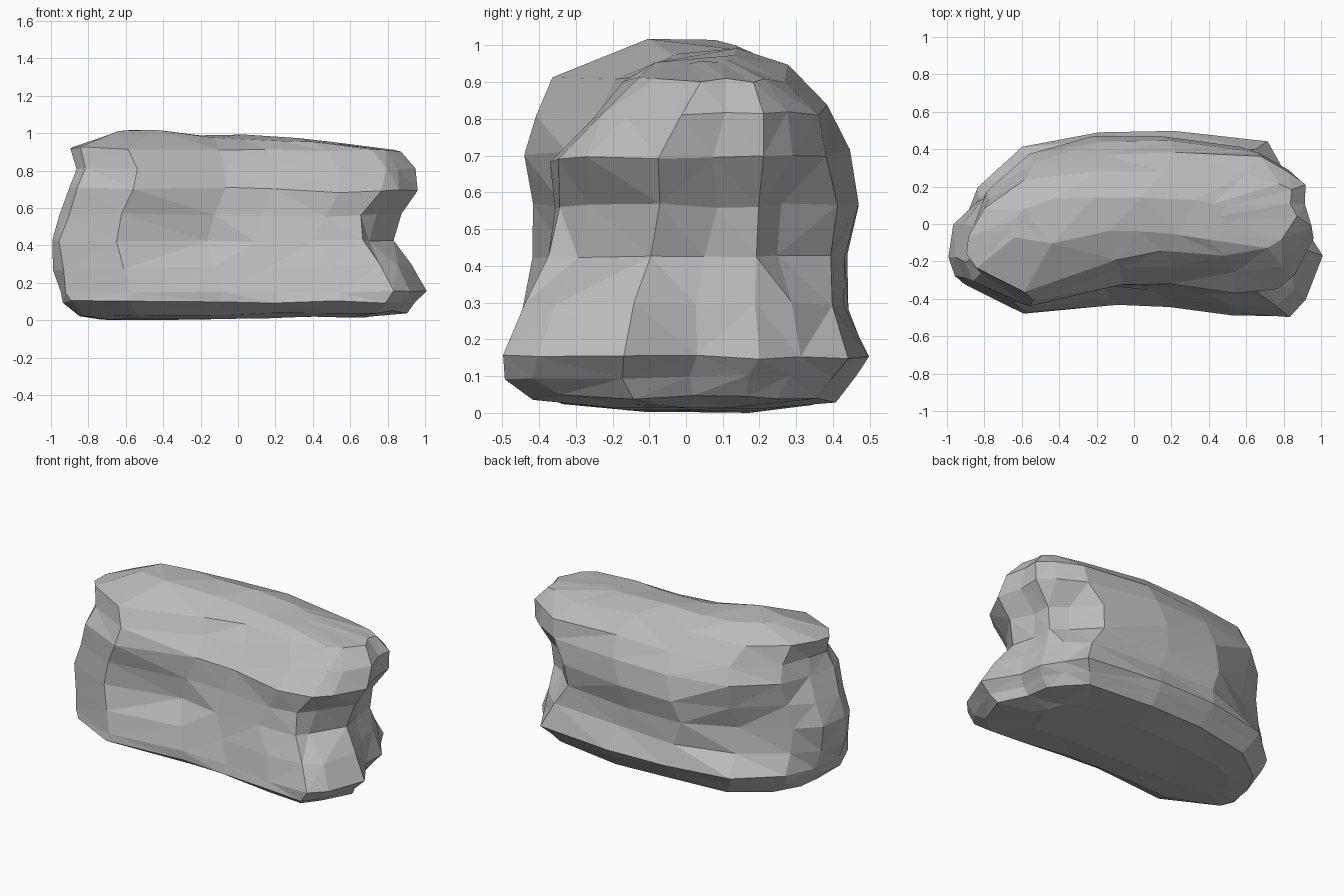
import bpy
import bmesh
import random
from mathutils import Vector

random.seed(4)

old = bpy.data.objects.get("Cube")
if old:
    bpy.data.objects.remove(old, do_unlink=True)

# One flat stone colour
stone = bpy.data.materials.new("stone_grey")
stone.use_nodes = True
colour = (0.5, 0.5, 0.5, 1)
stone.diffuse_color = colour
bsdf = next(n for n in stone.node_tree.nodes if n.type == "BSDF_PRINCIPLED")
bsdf.inputs["Base Color"].default_value = colour
bsdf.inputs["Roughness"].default_value = 0.9

# Plan of the boulder in a unit square: flat front, rounded back
OUTLINE = [(-1, -.43), (-.95, -.68), (-.62, -1), (-.1, -.9), (.2, -.9),
           (.55, -.98), (.82, -.99), (.91, -.82), (1, -.33), (.95, .05),
           (.97, .4), (.88, .62), (.7, .88), (.2, 1), (-.2, .97),
           (-.62, .82), (-.88, .38), (-.95, -.03)]

# Strata: height, left, right, front at left, front at right, back, tilt
LAYERS = [(.008, -.72, .7, -.16, -.2, .2, .01),
          (.03, -.86, .9, -.32, -.43, .41, .012),
          (.095, -.94, .95, -.475, -.5, .46, 0),
          (.15, -.96, 1, -.47, -.5, .5, 0),
          (.28, -.98, .93, -.44, -.44, .45, .02),
          (.42, -1, .83, -.42, -.38, .45, 0),
          (.56, -.96, .87, -.44, -.35, .48, 0),
          (.70, -.91, .95, -.46, -.35, .45, -.01),
          (.81, -.89, .95, -.45, -.21, .395, 0),
          (.91, -.92, .88, -.43, -.1, .3, -.01),
          (.965, -.66, .5, -.11, -.08, .16, -.03)]

# Chipped and swollen spots: centre, push, reach
SPOTS = [((-.28, -.42, .43), (0, .06, 0), .22),
         ((-.72, .30, .43), (.08, -.10, 0), .32),
         ((.75, .36, .52), (-.05, -.06, 0), .22),
         ((.80, -.30, .53), (-.06, .02, 0), .2),
         ((.3, .45, .4), (0, -.03, 0), .3),
         ((.93, .2, .15), (-.1, 0, 0), .3),
         ((-.92, -.33, .93), (.04, .08, 0), .22),
         ((0, -.3, .9), (0, .07, 0), .42),
         ((-.45, -.05, 1), (0, 0, .04), .3),
         ((.1, .28, .92), (0, -.02, .03), .4),
         ((.43, -.35, .7), (0, 0, -.02), .25)]


def mix(a, b, t):
    return a + (b - a) * t


def layer_point(layer, u, v):
    """Place one outline point on a stratum."""
    z, left, right, front_l, front_r, back, tilt = layer
    s, t = (u + 1) / 2, (v + 1) / 2
    x = mix(left, right, s)
    y = mix(mix(front_l, front_r, s), back, t)
    return Vector((x, y, z + tilt * x))


def sculpt(p):
    """Apply the chips, then a little roughness."""
    moved = p.copy()
    for centre, push, reach in SPOTS:
        d = (p - Vector(centre)).length / reach
        if d < 1:
            moved += Vector(push) * (1 - d * d)
    rough = [random.uniform(-1, 1) * k for k in (.012, .007, .007)]
    return moved + Vector(rough)


# Loft the strata into a closed boulder
bm = bmesh.new()
rings = [[bm.verts.new(sculpt(layer_point(layer, u, v))) for u, v in OUTLINE]
         for layer in LAYERS]
count = len(OUTLINE)
for low, high in zip(rings, rings[1:]):
    for i in range(count):
        j = (i + 1) % count
        a, b, c, d = low[i], low[j], high[j], high[i]
        # Break each patch along its shorter diagonal
        if (a.co - c.co).length < (b.co - d.co).length:
            bm.faces.new((a, b, c))
            bm.faces.new((a, c, d))
        else:
            bm.faces.new((a, b, d))
            bm.faces.new((b, c, d))
caps = [bm.faces.new(rings[-1]), bm.faces.new(rings[0][::-1])]
bmesh.ops.triangulate(bm, faces=caps)
bmesh.ops.recalc_face_normals(bm, faces=bm.faces)

# Stand the boulder on the ground
ground = min(v.co.z for v in bm.verts)
for v in bm.verts:
    v.co.z -= ground

mesh = bpy.data.meshes.new("boulder")
bm.to_mesh(mesh)
bm.free()
mesh.materials.append(stone)
boulder = bpy.data.objects.new("boulder", mesh)
bpy.context.collection.objects.link(boulder)
